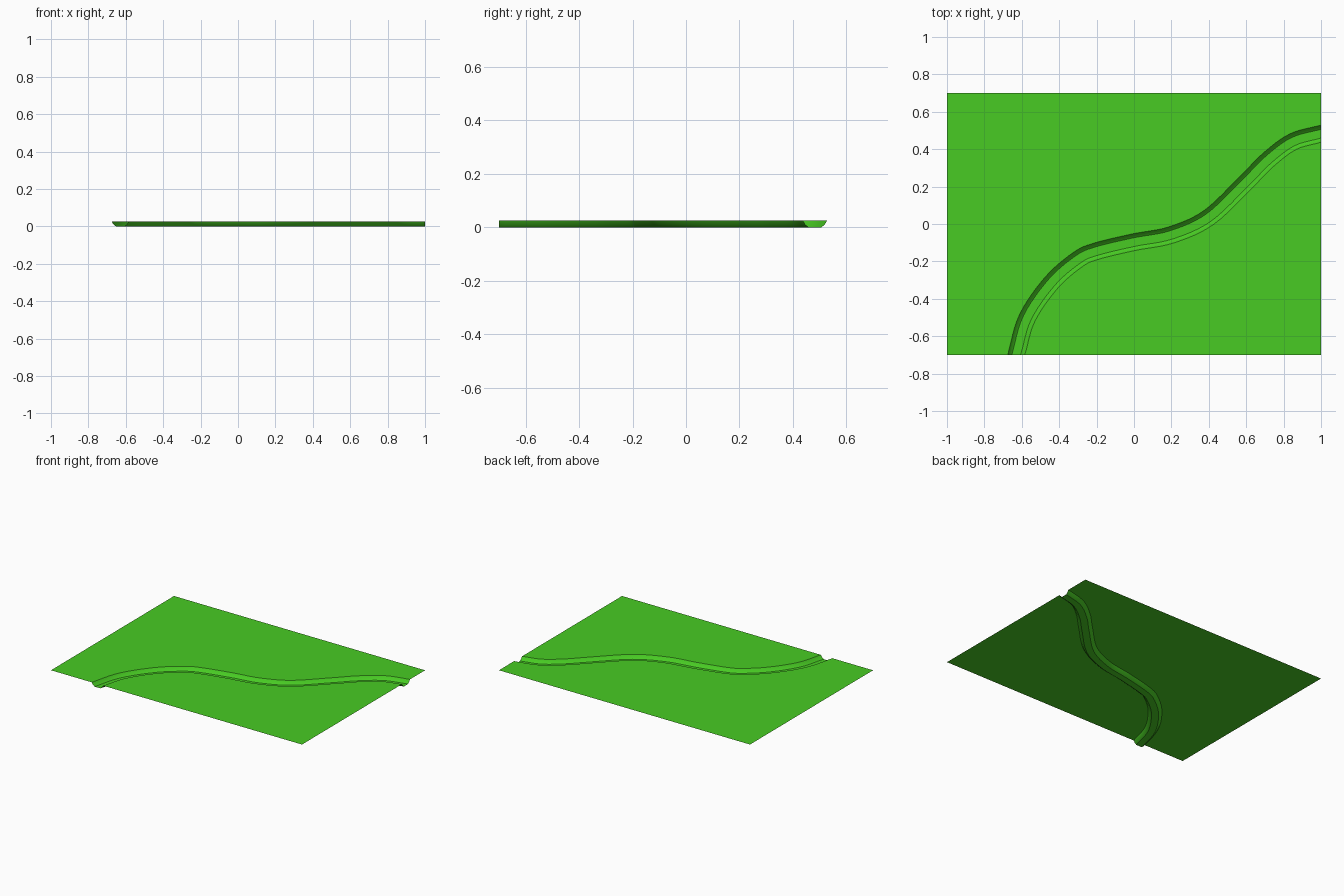
import bpy, bmesh
from mathutils import Vector

if "Cube" in bpy.data.objects:
    bpy.data.objects.remove(bpy.data.objects["Cube"])

TOP = 0.025
# centreline of the winding channel, front edge to right edge
PATH = [Vector(p) for p in [
    (-0.63, -0.70), (-0.57, -0.50), (-0.44, -0.312), (-0.30, -0.19),
    (-0.20, -0.145), (0.0, -0.097), (0.20, -0.058), (0.40, 0.035),
    (0.60, 0.225), (0.72, 0.345), (0.85, 0.44), (1.0, 0.483)]]
# channel cross-section: (sideways offset, height)
PROFILE = [(0.045, TOP), (0.036, 0.010), (0.023, 0.0),
           (-0.023, 0.0), (-0.036, 0.010), (-0.045, TOP)]


def smooth_path(pts, steps=6):
    """Catmull-Rom samples through the points."""
    ext = [2 * pts[0] - pts[1]] + pts + [2 * pts[-1] - pts[-2]]
    out = []
    for a, b, c, d in zip(ext, ext[1:], ext[2:], ext[3:]):
        for i in range(steps):
            t = i / steps
            out.append(0.5 * (2 * b + (c - a) * t + (2 * a - 5 * b + 4 * c - d) * t * t
                              + (3 * b - a - 3 * c + d) * t ** 3))
    return out + [pts[-1].copy()]


bm = bmesh.new()
line = smooth_path(PATH)

# channel rows; both end rows lie along the sheet borders
rows = []
for i, p in enumerate(line):
    t = (line[min(i + 1, len(line) - 1)] - line[max(i - 1, 0)]).normalized()
    n = Vector((-t.y, t.x))
    if i == 0:
        n = Vector((-1, 0))
    elif i == len(line) - 1:
        n = Vector((0, 1))
    rows.append([bm.verts.new((p.x + n.x * o, p.y + n.y * o, z)) for o, z in PROFILE])

for r, s in zip(rows, rows[1:]):
    for j in range(len(PROFILE) - 1):
        bm.faces.new((r[j], r[j + 1], s[j + 1], s[j])).smooth = True

# flat ground on either side of the channel
corner = lambda x, y: bm.verts.new((x, y, TOP))
left = [r[0] for r in rows] + [corner(1, 0.7), corner(-1, 0.7), corner(-1, -0.7)]
right = [r[-1] for r in reversed(rows)] + [corner(1, -0.7)]
flats = [bm.faces.new(left), bm.faces.new(right)]
bm.normal_update()
for f in flats:
    if f.normal.z < 0:
        f.normal_flip()
bmesh.ops.triangulate(bm, faces=flats, ngon_method='EAR_CLIP')

mesh = bpy.data.meshes.new("grass_ground_with_channel")
bm.to_mesh(mesh)
bm.free()
ground = bpy.data.objects.new("grass_ground_with_channel", mesh)
bpy.context.collection.objects.link(ground)

grass = bpy.data.materials.new("grass")
grass.diffuse_color = (0.065, 0.6, 0.017, 1)
grass.use_nodes = True
grass.node_tree.nodes["Principled BSDF"].inputs["Base Color"].default_value = grass.diffuse_color
mesh.materials.append(grass)

# crisp banks, smooth along the bends
bpy.context.view_layer.objects.active = ground
ground.select_set(True)
bpy.ops.object.shade_smooth_by_angle(angle=0.5)
